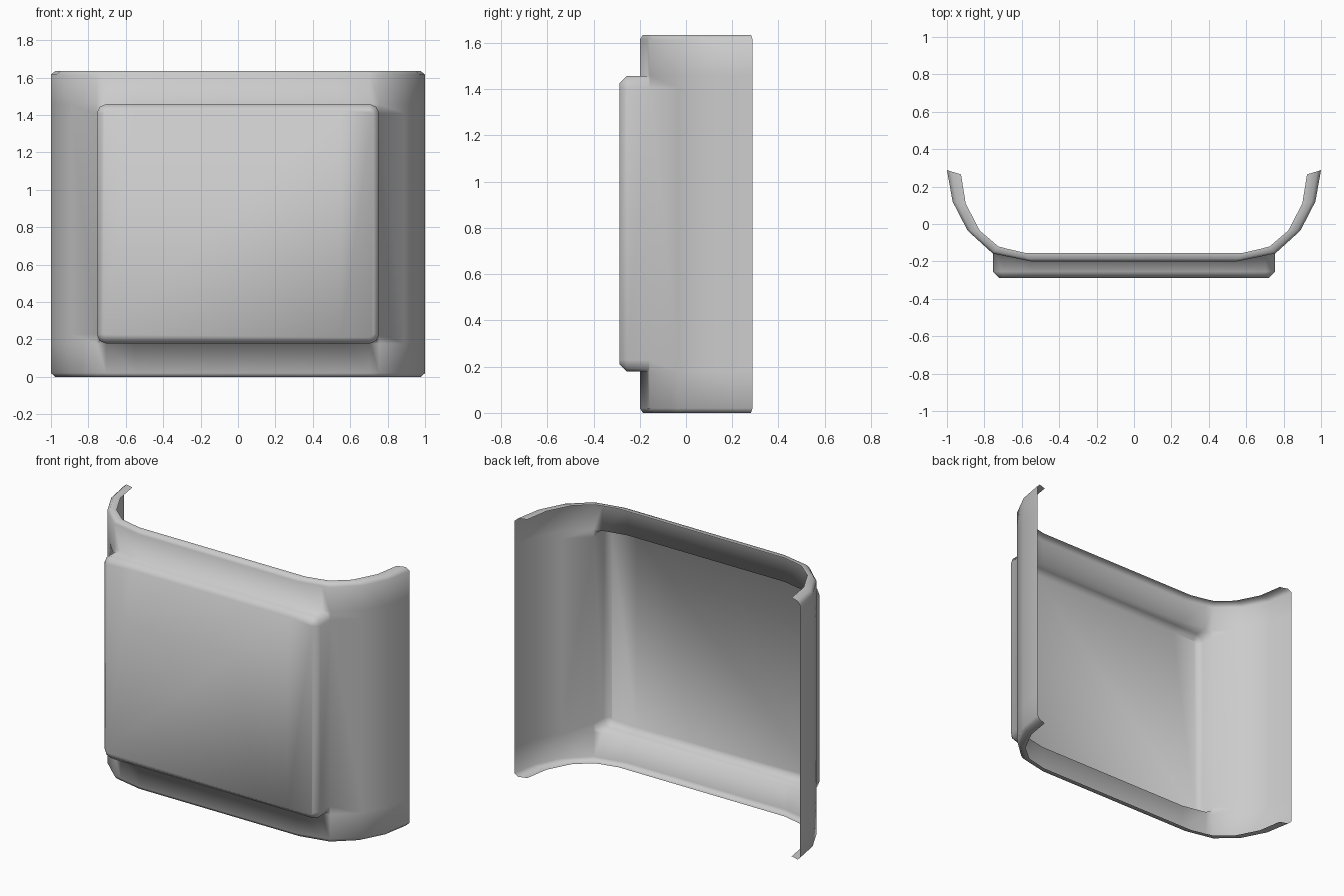
import bpy, bmesh

if "Cube" in bpy.data.objects:
    bpy.data.objects.remove(bpy.data.objects["Cube"])

H = 1.635                 # overall height
PX, Z0, Z1 = .755, .178, 1.458   # panel half width, bottom and top
R = .05                   # panel corner size

# Half plan profiles from wing tip to front; matching points of the rim lip
outer = [(1.0, .288), (.97, .12), (.89, -.035), (PX, -.158), (PX - R, -.168), (.55, -.2)]
lip = [(.925, .265), (.9, .11), (.825, -.035), (.725, -.12), (.68, -.132), (.58, -.155)]


def full(half):
    return half + [(-x, y) for x, y in reversed(half)]


def row(z, t):
    """Plan curve at height z, moved inward toward the lip by t."""
    mix = [(a + (c - a) * t, b + (d - b) * t) for (a, b), (c, d) in zip(outer, lip)]
    return [(x, y, z) for x, y in full(mix)]


bm = bmesh.new()


def face(points):
    return bm.faces.new([bm.verts.new(p) for p in points])


# Open wraparound sheet with in-turned top and bottom rims, hole left for panel
rows = [row(0, 1), row(0, .3), row(.02, 0), row(Z0, 0), row(Z0 + R, 0),
        row(Z1 - R, 0), row(Z1, 0), row(H - .02, 0), row(H, .3), row(H, 1)]
for j in range(len(rows) - 1):
    for i in range(len(rows[0]) - 1):
        if 3 <= j <= 5 and 3 <= i <= 7:
            continue
        face([rows[j][i], rows[j][i + 1], rows[j + 1][i + 1], rows[j + 1][i]])


def surface_y(x):
    x = abs(x)
    pts = outer[3:]
    for (xa, ya), (xb, yb) in zip(pts, pts[1:]):
        if x >= xb - 1e-6:
            return ya + (yb - ya) * (xa - x) / (xa - xb)
    return outer[-1][1]


def quarter(d):
    """Upper right quarter of the panel outline, inset by d."""
    return [(.55, Z1 - d), (PX - R, Z1 - d),
            (PX - .015 - .7 * d, Z1 - .015 - .7 * d), (PX - d, Z1 - R)]


def outline(d, y=None):
    q = quarter(d)
    low = [(x, Z0 + Z1 - z) for x, z in reversed(q)]
    right = q + low
    loop = right + [(-x, z) for x, z in reversed(right)]
    return [(x, surface_y(x) if y is None else y, z) for x, z in loop]


# Raised panel: side wall, softened edge and front face
rings = [outline(0), outline(0, -.255), outline(.033, -.288)]
n = len(rings[0])
for a, b in zip(rings, rings[1:]):
    for i in range(n):
        k = (i + 1) % n
        face([a[i], a[k], b[k], b[i]])
face(rings[-1])

# Fillets between the square hole corners and the rounded panel corners
for sx in (1, -1):
    for top in (True, False):
        pts = [(PX, Z1)] + quarter(0)[1:]
        face([(sx * x, surface_y(x), z if top else Z0 + Z1 - z) for x, z in pts])

bmesh.ops.remove_doubles(bm, verts=bm.verts, dist=.0005)
bmesh.ops.recalc_face_normals(bm, faces=bm.faces)
front = max(bm.faces, key=lambda f: f.calc_area() * (f.calc_center_median().y < -.28))
if front.normal.y > 0:
    bmesh.ops.reverse_faces(bm, faces=bm.faces)
for f in bm.faces:
    f.smooth = True

mesh = bpy.data.meshes.new("panelled_shell")
bm.to_mesh(mesh)
bm.free()
shell = bpy.data.objects.new("panelled_shell", mesh)
bpy.context.collection.objects.link(shell)
